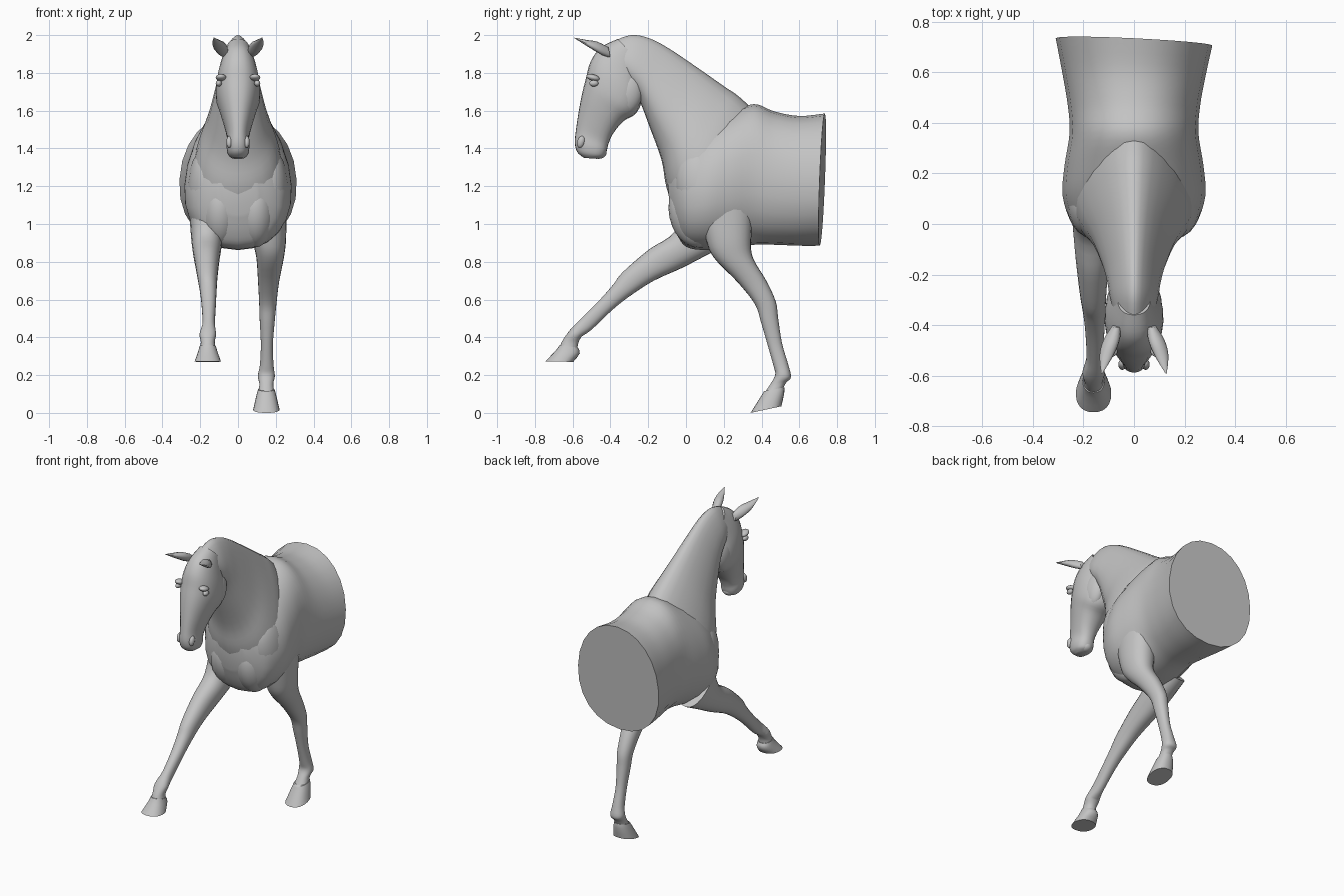
import bpy, bmesh, math
from mathutils import Vector

if "Cube" in bpy.data.objects:
    bpy.data.objects.remove(bpy.data.objects["Cube"])

grey = bpy.data.materials.new("plain_grey")
grey.use_nodes = True
COLOR = (0.55, 0.55, 0.55, 1)
grey.diffuse_color = COLOR
grey.node_tree.nodes["Principled BSDF"].inputs["Base Color"].default_value = COLOR


def finish(name, bm, angle=50):
    bmesh.ops.recalc_face_normals(bm, faces=bm.faces)
    mesh = bpy.data.meshes.new(name)
    bm.to_mesh(mesh)
    bm.free()
    mesh.materials.append(grey)
    obj = bpy.data.objects.new(name, mesh)
    bpy.context.collection.objects.link(obj)
    bpy.ops.object.select_all(action='DESELECT')
    obj.select_set(True)
    bpy.context.view_layer.objects.active = obj
    bpy.ops.object.shade_smooth_by_angle(angle=math.radians(angle))
    return obj


def spline(stations, steps):
    """Catmull-Rom interpolation through tuples of equal length."""
    out = []
    for i in range(len(stations) - 1):
        p0, p1 = stations[max(i - 1, 0)], stations[i]
        p2, p3 = stations[i + 1], stations[min(i + 2, len(stations) - 1)]
        for k in range(steps):
            t = k / steps
            out.append([0.5 * (2 * b + (c - a) * t + (2 * a - 5 * b + 4 * c - d) * t * t
                               + (3 * b - a - 3 * c + d) * t ** 3)
                        for a, b, c, d in zip(p0, p1, p2, p3)])
    out.append(list(stations[-1]))
    return out


def loft(name, stations, power=2.0, taper=0.0, sides=24, steps=4, warp=None):
    """Each station: upper edge y, z, lower edge y, z, centre x, half width."""
    bm = bmesh.new()
    rings = []
    for ya, za, yb, zb, cx, hw in spline(stations, steps):
        a, b = Vector((cx, ya, za)), Vector((cx, yb, zb))
        mid, half = (a + b) / 2, (a - b) / 2
        ring = []
        for k in range(sides):
            t = 2 * math.pi * k / sides
            c, s = math.cos(t), math.sin(t)
            c = math.copysign(abs(c) ** (2 / power), c)
            s = math.copysign(abs(s) ** (2 / power), s)
            co = mid + half * s + Vector((hw * c * (1 - taper * s), 0, 0))
            ring.append(bm.verts.new(warp(co) if warp else co))
        rings.append(ring)
    for r, q in zip(rings, rings[1:]):
        for k in range(sides):
            j = (k + 1) % sides
            bm.faces.new((r[k], r[j], q[j], q[k]))
    bm.faces.new(rings[0])
    bm.faces.new(rings[-1])
    return finish(name, bm)


def ball(name, centre, size, tilt=0.0):
    bm = bmesh.new()
    bmesh.ops.create_uvsphere(bm, u_segments=20, v_segments=12, radius=1)
    obj = finish(name, bm)
    obj.location, obj.scale, obj.rotation_euler = centre, size, (tilt, 0, 0)
    return obj


# Barrel of the body, cut flat and slightly askew at the rear
def skew(co):
    co.y -= 0.05 * co.x * max(0, (co.y - 0.5) / 0.24)
    return co


loft("torso", [
    (.735, 1.585, .708, .885, 0, .31), (.60, 1.572, .60, .885, 0, .285),
    (.47, 1.595, .47, .89, 0, .262), (.36, 1.635, .36, .89, 0, .255),
    (.24, 1.59, .22, .87, 0, .275), (.12, 1.53, .10, .862, 0, .282),
    (.0, 1.46, .0, .88, 0, .245), (-.06, 1.40, -.05, .95, 0, .185),
    (-.10, 1.28, -.085, 1.05, 0, .10)], power=2.15, taper=.06, warp=skew)

# Neck rising from the withers to the poll
loft("neck", [
    (.36, 1.60, .02, .96, 0, .235), (.28, 1.675, -.06, 1.08, 0, .225),
    (.20, 1.73, -.105, 1.2, 0, .20), (.05, 1.835, -.13, 1.34, 0, .155),
    (-.10, 1.935, -.195, 1.52, 0, .118), (-.20, 1.985, -.245, 1.65, 0, .10),
    (-.29, 2.0, -.29, 1.72, 0, .09), (-.38, 1.97, -.36, 1.8, 0, .07)], taper=.38)

# Head, from the poll down to the lips
loft("head", [
    (-.36, 1.98, -.25, 1.86, 0, .065), (-.45, 1.935, -.238, 1.75, 0, .092),
    (-.505, 1.86, -.232, 1.66, 0, .112), (-.53, 1.77, -.265, 1.585, 0, .115),
    (-.55, 1.69, -.33, 1.545, 0, .098), (-.567, 1.6, -.385, 1.48, 0, .075),
    (-.582, 1.5, -.41, 1.425, 0, .058), (-.588, 1.43, -.42, 1.385, 0, .06),
    (-.575, 1.38, -.435, 1.357, 0, .052), (-.54, 1.35, -.47, 1.345, 0, .03)],
    power=2.3, taper=.08)
ball("chin", (0, -.462, 1.378), (.04, .042, .033))

# Paired details of the head and chest
for side, s in (("left", 1), ("right", -1)):
    ball(side + "_eye", (s * .102, -.488, 1.745), (.016, .024, .017))
    ball(side + "_brow", (s * .09, -.492, 1.775), (.028, .036, .017), -.25)
    ball(side + "_cheek", (s * .055, -.315, 1.69), (.055, .085, .115), -.25)
    ball(side + "_nostril", (s * .046, -.556, 1.435), (.016, .02, .032), -.3)
    ball(side + "_breast", (s * .093, .035, 1.06), (.105, .125, .185), .2)
    ball(side + "_shoulder", (s * .165, .10, 1.17), (.105, .15, .24), .25)
    loft(side + "_ear", [
        (-.41, 1.935, -.40, 1.88, s * .07, .018), (-.47, 1.965, -.445, 1.895, s * .088, .032),
        (-.53, 1.975, -.505, 1.93, s * .108, .028), (-.592, 1.987, -.588, 1.982, s * .127, .003)],
        sides=12)

# Planted left foreleg, angled back
loft("left_foreleg", [
    (.06, 1.12, .36, 1.10, .16, .095), (.10, .94, .345, .92, .165, .09),
    (.145, .825, .355, .82, .17, .073), (.275, .69, .425, .70, .162, .056),
    (.365, .575, .475, .59, .158, .046), (.397, .48, .488, .50, .155, .04),
    (.432, .36, .508, .37, .153, .032), (.463, .25, .54, .26, .152, .036),
    (.472, .20, .556, .19, .15, .045), (.445, .15, .53, .16, .15, .037),
    (.415, .105, .51, .12, .15, .042)], power=2.2)
loft("left_hoof", [
    (.413, .115, .52, .135, .15, .043), (.395, .085, .52, .105, .15, .052),
    (.342, .0, .505, .035, .15, .07)], power=2.3, steps=2)

# Raised right foreleg, reaching forward
loft("right_foreleg", [
    (.0, 1.13, .24, .90, -.165, .09), (-.06, .96, .10, .83, -.165, .08),
    (-.20, .862, -.02, .768, -.165, .068), (-.335, .745, -.17, .70, -.162, .054),
    (-.385, .68, -.295, .62, -.158, .045), (-.455, .60, -.39, .545, -.155, .038),
    (-.55, .505, -.495, .445, -.155, .033), (-.595, .46, -.54, .412, -.158, .04),
    (-.625, .425, -.555, .40, -.16, .044), (-.655, .38, -.57, .37, -.16, .037),
    (-.67, .345, -.575, .335, -.16, .042)], power=2.2)
loft("right_hoof", [
    (-.668, .36, -.572, .345, -.16, .043), (-.69, .33, -.562, .315, -.16, .052),
    (-.745, .273, -.597, .27, -.16, .07)], power=2.3, steps=2)
